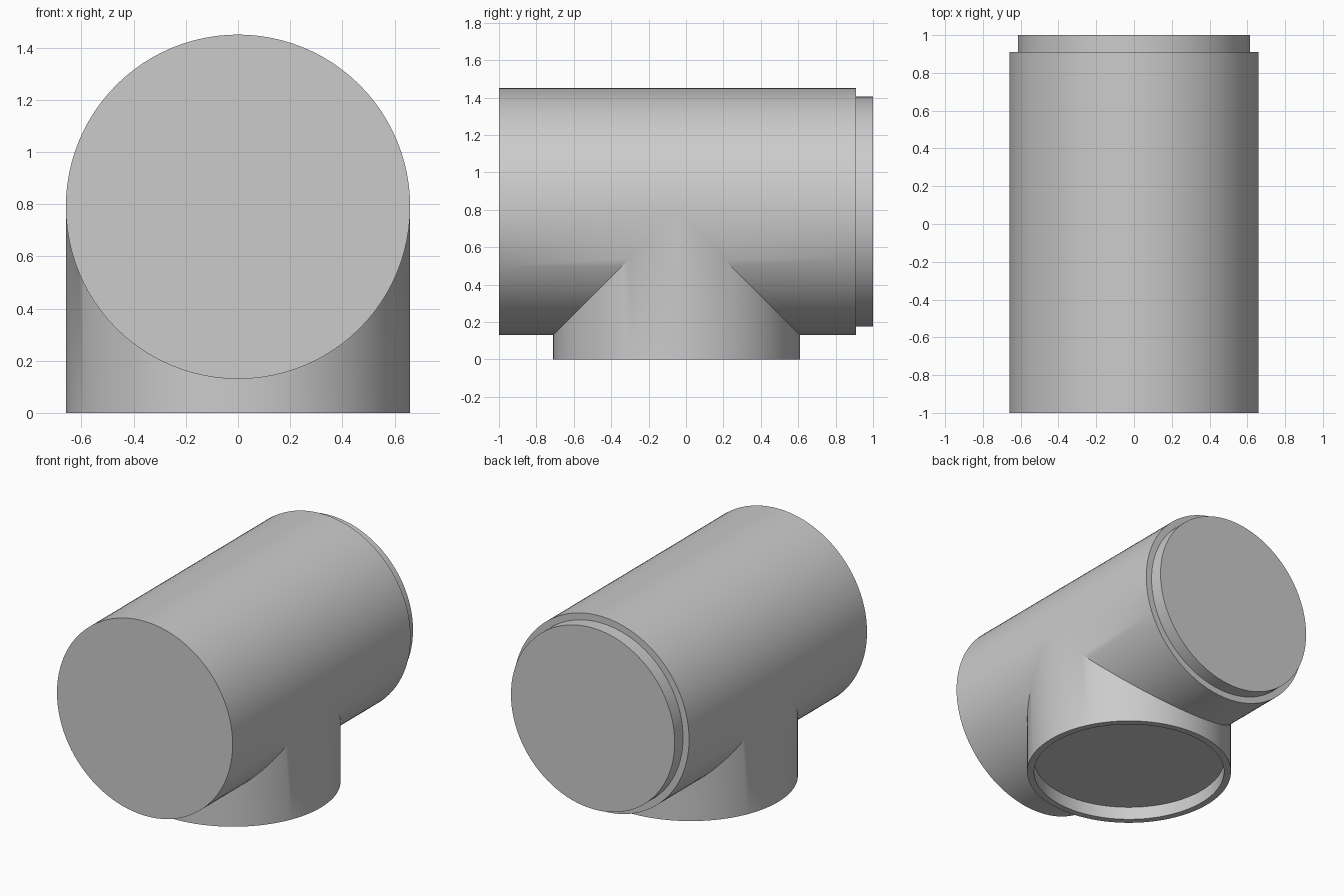
import bpy, bmesh, math

if "Cube" in bpy.data.objects:
    bpy.data.objects.remove(bpy.data.objects["Cube"], do_unlink=True)

SIDES = 96
R, R_IN = 0.66, 0.615       # pipe radius, spigot and socket radius
AXIS_Z, BRANCH_Y = 0.79, -0.05
STEP = 0.09                 # spigot length and socket depth
ANGLES = [2 * math.pi * i / SIDES for i in range(SIDES)]

grey = bpy.data.materials.new("pipe grey")
grey.use_nodes = True
colour = (0.6, 0.6, 0.6, 1)
grey.diffuse_color = colour
grey.node_tree.nodes["Principled BSDF"].inputs["Base Color"].default_value = colour

bm = bmesh.new()


def run_ring(y, r=R):
    return [bm.verts.new((r * math.cos(a), y, AXIS_Z + r * math.sin(a))) for a in ANGLES]


def mitre_ring(side):
    # ring of the main run that dips along the 45 degree branch joint
    return [bm.verts.new((R * math.cos(a), BRANCH_Y - side * R * min(0, math.sin(a)),
                          AXIS_Z + R * math.sin(a))) for a in ANGLES]


def branch_ring(z, r=R):
    return [bm.verts.new((r * math.cos(a), BRANCH_Y + r * math.sin(a), z)) for a in ANGLES]


def loft(rings):
    for lower, upper in zip(rings, rings[1:]):
        for i in range(SIDES):
            j = (i + 1) % SIDES
            bm.faces.new((lower[i], lower[j], upper[j], upper[i]))


# Main run: closed front end, stepped spigot at the back
front_end = run_ring(-1)
spigot_end = run_ring(1, R_IN)
loft([front_end, mitre_ring(-1)])
loft([mitre_ring(1), run_ring(1 - STEP), run_ring(1 - STEP, R_IN), spigot_end])
bm.faces.new(front_end)
bm.faces.new(spigot_end)

# Branch: saddle top, shallow socket underneath
saddle = branch_ring(0)
for vert, a in zip(saddle, ANGLES):
    vert.co.z = AXIS_Z - R * abs(math.sin(a))
socket_floor = branch_ring(STEP, R_IN)
loft([saddle, branch_ring(0), branch_ring(0, R_IN), socket_floor])
bm.faces.new(socket_floor)

# Weld the joint into one skin
bmesh.ops.remove_doubles(bm, verts=bm.verts, dist=0.0002)
bmesh.ops.recalc_face_normals(bm, faces=bm.faces)
mesh = bpy.data.meshes.new("pipe_tee")
bm.to_mesh(mesh)
bm.free()
mesh.materials.append(grey)

tee = bpy.data.objects.new("pipe_tee", mesh)
bpy.context.collection.objects.link(tee)
bpy.context.view_layer.objects.active = tee
tee.select_set(True)
bpy.ops.object.shade_smooth_by_angle(angle=math.radians(30))
